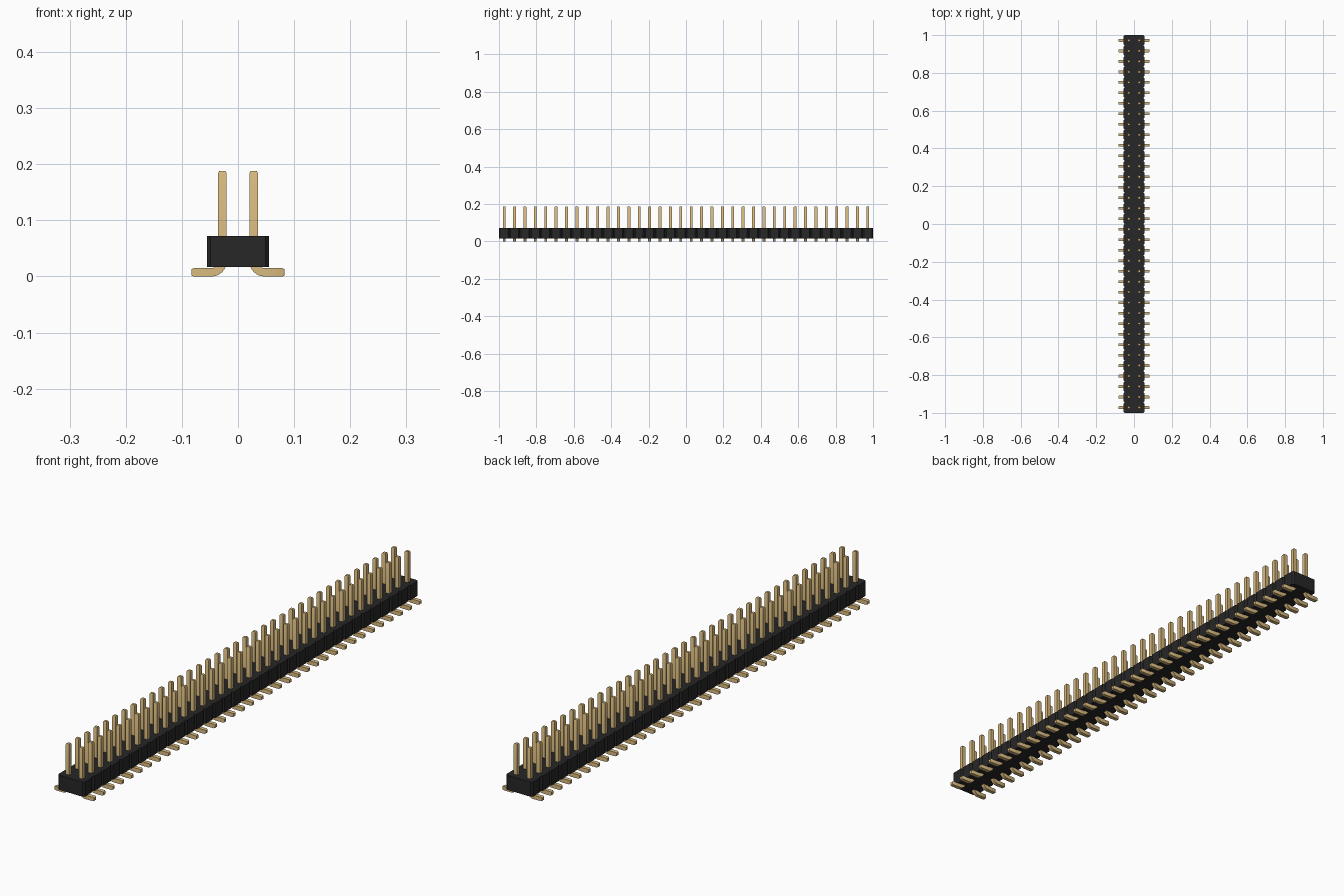
import bpy, bmesh, math
from mathutils import Vector

old = bpy.data.objects.get("Cube")
if old:
    bpy.data.objects.remove(old)

ROWS = 36
PITCH = 2 / ROWS
HALF = 0.0075        # half the pin thickness
CHAMFER = 0.0065     # housing notch size
TIP = 0.004          # pin end chamfer


def material(name, rgb):
    m = bpy.data.materials.new(name)
    m.use_nodes = True
    m.diffuse_color = (*rgb, 1)
    m.node_tree.nodes["Principled BSDF"].inputs["Base Color"].default_value = (*rgb, 1)
    return m


def add_object(name, bm, mat):
    bmesh.ops.recalc_face_normals(bm, faces=bm.faces)
    mesh = bpy.data.meshes.new(name)
    bm.to_mesh(mesh)
    bm.free()
    mesh.materials.append(mat)
    ob = bpy.data.objects.new(name, mesh)
    bpy.context.collection.objects.link(ob)
    return ob


black = material("black plastic", (0.021, 0.020, 0.020))
gold = material("gold metal", (0.69, 0.49, 0.21))

# Housing: notched outline, one chamfered cell per row, extruded upward
side = []
for i in range(ROWS):
    y = -1 + i * PITCH
    side += [(PITCH - CHAMFER, y), (PITCH, y + CHAMFER),
             (PITCH, y + PITCH - CHAMFER)]
side.append((PITCH - CHAMFER, 1))
outline = side + [(-x, y) for x, y in reversed(side)]
bm = bmesh.new()
base = bm.faces.new([bm.verts.new((x, y, 0.017)) for x, y in outline])
top = bmesh.ops.extrude_face_region(bm, geom=[base])["geom"]
bmesh.ops.translate(bm, vec=(0, 0, 0.0555),
                    verts=[v for v in top if isinstance(v, bmesh.types.BMVert)])
# The extrusion keeps its starting face as the underside
if not base.is_valid:
    bmesh.ops.holes_fill(bm, edges=bm.edges)
bmesh.ops.triangulate(bm, faces=[f for f in bm.faces if len(f.verts) > 4])
add_object("housing", bm, black)

# Pin: square bar along a bent path, from tip to foot, with chamfered ends
PX, RADIUS = PITCH / 2, 0.0195
path = [(PX, 0.188, HALF - TIP / 2), (PX, 0.188 - TIP, HALF)]
bend = [(PX + RADIUS * (1 - math.cos(a)), HALF + RADIUS * (1 - math.sin(a)), HALF)
        for a in (math.pi / 2 * k / 8 for k in range(9))]
path += bend + [(0.083 - TIP, HALF, HALF), (0.083, HALF, HALF - TIP / 2)]

bm = bmesh.new()
rings = []
for i, (x, z, h) in enumerate(path):
    a, b = path[max(i - 1, 0)], path[min(i + 1, len(path) - 1)]
    if 2 <= i < 2 + len(bend):
        t = math.pi / 2 * (i - 2) / 8
        normal = Vector((math.cos(t), 0, math.sin(t)))
    else:
        d = Vector((b[0] - a[0], 0, b[1] - a[1])).normalized()
        normal = Vector((-d.z, 0, d.x))
    centre = Vector((x, 0, z))
    rings.append([bm.verts.new(centre + normal * h * s + Vector((0, h * t2, 0)))
                  for s, t2 in ((-1, -1), (1, -1), (1, 1), (-1, 1))])
for r, q in zip(rings, rings[1:]):
    for k in range(4):
        bm.faces.new((r[k], r[(k + 1) % 4], q[(k + 1) % 4], q[k]))
bm.faces.new(rings[0])
bm.faces.new(rings[-1])
pins = add_object("pins", bm, gold)
pins.location.y = -1 + PITCH / 2

# Both columns, all rows
mirror = pins.modifiers.new("both columns", 'MIRROR')
mirror.use_axis = (True, False, False)
array = pins.modifiers.new("rows", 'ARRAY')
array.count = ROWS
array.use_relative_offset = False
array.use_constant_offset = True
array.constant_offset_displace = (0, PITCH, 0)

# Smooth bends, sharp edges
bpy.ops.object.select_all(action='DESELECT')
pins.select_set(True)
bpy.context.view_layer.objects.active = pins
bpy.ops.object.shade_smooth_by_angle(angle=math.radians(30))
